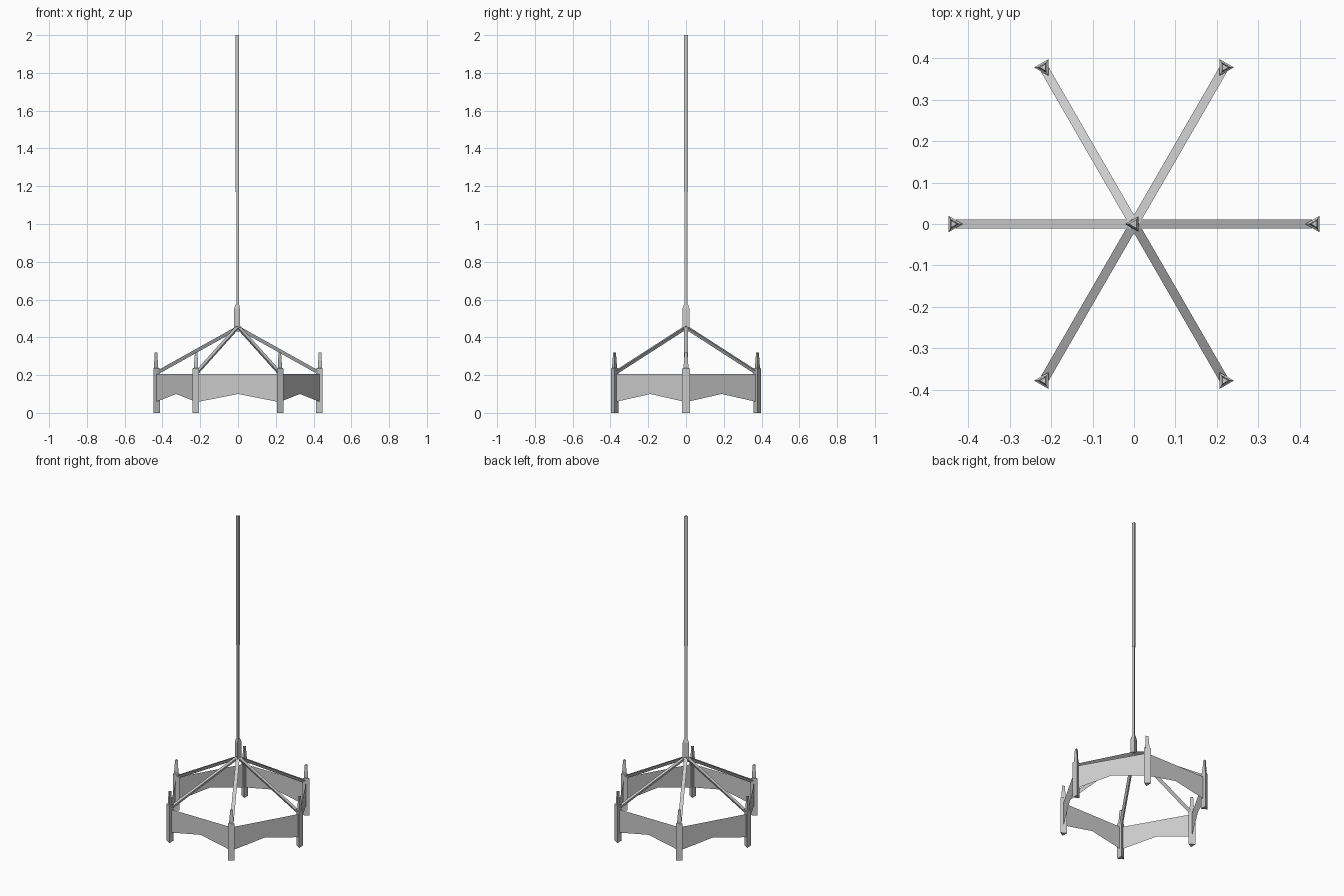
import bpy, bmesh, math
from mathutils import Vector, Matrix

if "Cube" in bpy.data.objects:
    bpy.data.objects.remove(bpy.data.objects["Cube"])

R = 0.437  # radius of the hexagonal ring


def make_object(name, bm):
    bmesh.ops.recalc_face_normals(bm, faces=bm.faces[:])
    me = bpy.data.meshes.new(name)
    bm.to_mesh(me)
    bm.free()
    ob = bpy.data.objects.new(name, me)
    bpy.context.collection.objects.link(ob)
    return ob


def tri_column(name, profile, turn, matrix):
    """Closed three-sided column lofted through (z, radius) pairs."""
    bm = bmesh.new()
    rings = []
    for z, r in profile:
        ring = []
        for i in range(3):
            a = turn + i * math.tau / 3
            ring.append(bm.verts.new(matrix @ Vector((r * math.cos(a), r * math.sin(a), z))))
        rings.append(ring)
    for lo, hi in zip(rings, rings[1:]):
        for i in range(3):
            j = (i + 1) % 3
            bm.faces.new((lo[i], lo[j], hi[j], hi[i]))
    bm.faces.new(rings[0])
    bm.faces.new(rings[-1])
    return make_object(name, bm)


def corner(k, z):
    a = k * math.pi / 3
    return Vector((R * math.cos(a), R * math.sin(a), z))


# Central rod in two gauges, and the hub holding the arms
I = Matrix.Identity(4)
tri_column("hanging_rod", [(0.55, 0.009), (1.17, 0.009), (1.17, 0.0125), (2.0, 0.0125)], math.pi / 3, I)
tri_column("hub", [(0.43, 0.022), (0.55, 0.022), (0.575, 0.012)], math.pi / 3, I)

post_profile = [(0, 0.023), (0.235, 0.023), (0.238, 0.015), (0.28, 0.0125), (0.285, 0.011), (0.32, 0.010)]
for k in range(6):
    spin = Matrix.Rotation(k * math.pi / 3, 4, 'Z')

    # Corner post with candle, flat side facing outward
    tri_column(f"candle_post_{k}", post_profile, math.pi, spin @ Matrix.Translation((R, 0, 0)))

    # Sloping arm from the hub to the post, flat side up
    start, end = Vector((0, 0, 0.455)), Vector((R - 0.01, 0, 0.217))
    d = (end - start).normalized()
    side = Vector((0, 1, 0))
    up = d.cross(side)
    frame = Matrix((side, up, d)).transposed().to_4x4()
    frame.translation = start
    tri_column(f"arm_{k}", [(0, 0.0125), ((end - start).length, 0.0125)], -math.pi / 2, spin @ frame)

    # Thin side panel with a notched lower edge
    bm = bmesh.new()
    mid = (corner(k, 0.10) + corner(k + 1, 0.10)) / 2
    top = (corner(k, 0.207) + corner(k + 1, 0.207)) / 2
    a, m, t = bm.verts.new(corner(k, 0.057)), bm.verts.new(mid), bm.verts.new(top)
    b, c, e = (bm.verts.new(p) for p in (corner(k + 1, 0.057), corner(k + 1, 0.207), corner(k, 0.207)))
    bm.faces.new((a, m, t, e))
    bm.faces.new((m, b, c, t))
    make_object(f"side_panel_{k}", bm)
